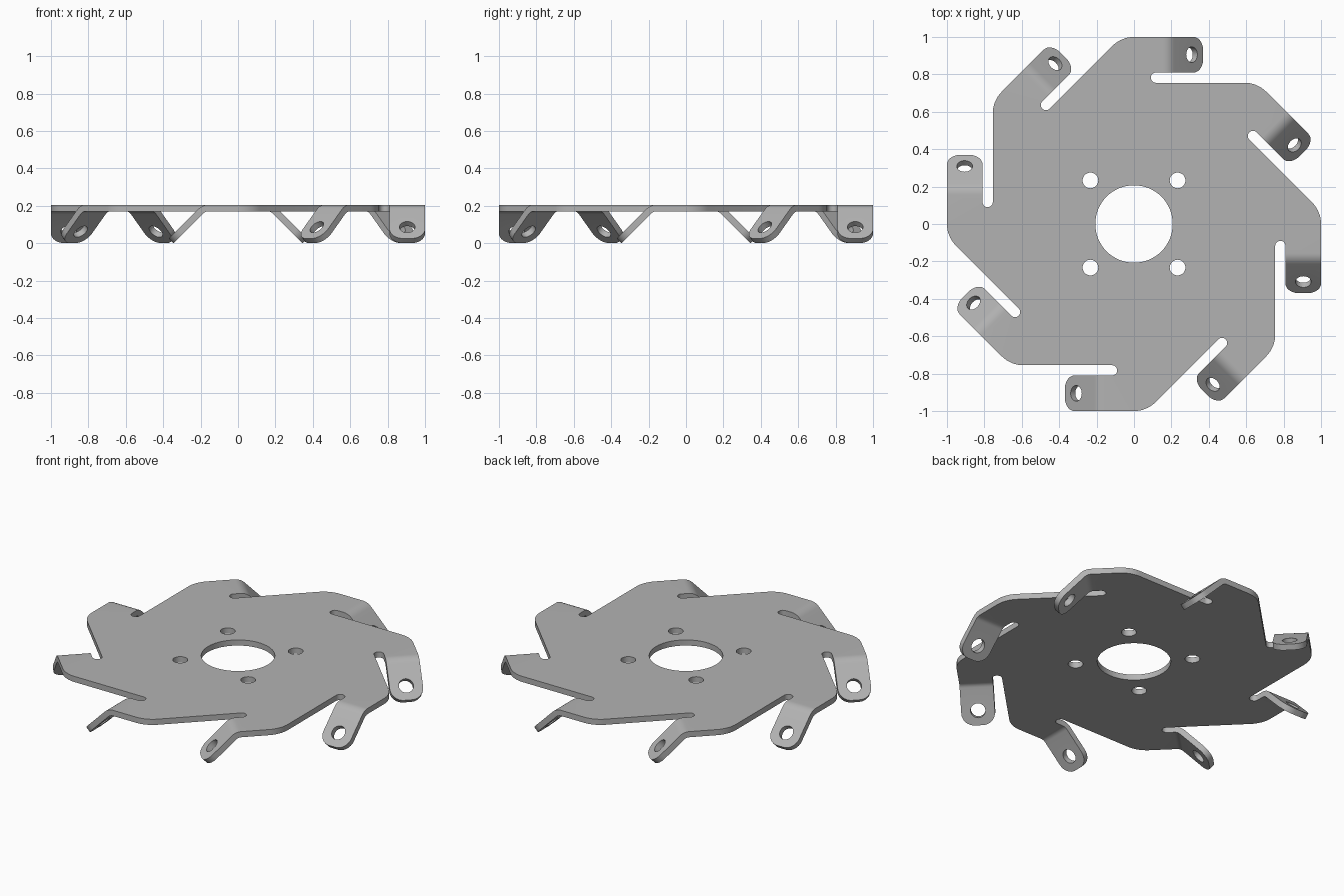
import bpy, bmesh
from math import sin, cos, pi, radians
from mathutils import Matrix, Vector

if "Cube" in bpy.data.objects:
    bpy.data.objects.remove(bpy.data.objects["Cube"])

SECTORS = 8
TOP, THICK = 0.205, 0.035
OUTER, TAB_IN, EDGE = 1.0, 0.81, 0.755      # tab outer side, tab inner side, body side
BEND_X, BEND_R, BEND = 0.157, 0.08, radians(45)
TAB_LEN, TAB_ROUND = 0.221, 0.072
CORNER_R = 0.164


def arc(cx, cy, r, a0, a1, n):
    """Points on an arc, angles in degrees."""
    angles = [radians(a0 + (a1 - a0) * i / n) for i in range(n + 1)]
    return [(cx + r * cos(a), cy + r * sin(a)) for a in angles]


def circle(cx, cy, r, n=32):
    return arc(cx, cy, r, 0, 360, n)[:-1]


bm = bmesh.new()


def fill(loops, place):
    """Fill the first loop, leaving the other loops open as holes."""
    edges = []
    for loop in loops:
        verts = [bm.verts.new(place(x, y)) for x, y in loop]
        edges += [bm.edges.new((v, verts[i - 1])) for i, v in enumerate(verts)]
    bmesh.ops.triangle_fill(bm, edges=edges, use_beauty=True, normal=(0, 0, 1))


# Flat body: one sector of the outline, repeated around the centre
slot_r = (TAB_IN - EDGE) / 2
sector = arc(0, OUTER - CORNER_R, CORNER_R, 135, 90, 8)
sector += [(BEND_X, OUTER), (BEND_X, TAB_IN)]
sector += arc(0.117, EDGE + slot_r, slot_r, 90, 270, 10)
turns = [Matrix.Rotation(-2 * pi * k / SECTORS, 4, 'Z') for k in range(SECTORS)]
outline = [(turn @ Vector((x, y, 0)))[:2] for turn in turns for x, y in sector]
bolt_holes = [circle(sx * 0.233, sy * 0.233, 0.042) for sx in (-1, 1) for sy in (-1, 1)]
fill([outline, circle(0, 0, 0.207, 64)] + bolt_holes, lambda x, y: (x, y, TOP))

# Bent tabs: curved strip, then a sloping rounded end with a hole
mid = (OUTER + TAB_IN) / 2
end_x = TAB_LEN - TAB_ROUND
tab = [(0, TAB_IN)]
tab += arc(end_x, TAB_IN + TAB_ROUND, TAB_ROUND, -90, 0, 8)
tab += arc(end_x, OUTER - TAB_ROUND, TAB_ROUND, 0, 90, 8)
tab += [(0, OUTER)]
tab_hole = circle(0.135, mid, 0.042)
STEPS = 6
for turn in turns:
    def bent(a, y, s=0.0):
        return turn @ Vector((BEND_X + BEND_R * sin(a) + s * cos(BEND), y,
                              TOP - BEND_R * (1 - cos(a)) - s * sin(BEND)))

    rows = [[bm.verts.new(bent(BEND * i / STEPS, y)) for y in (TAB_IN, OUTER)]
            for i in range(STEPS + 1)]
    for (a, b), (c, d) in zip(rows, rows[1:]):
        bm.faces.new((a, c, d, b))
    fill([tab, tab_hole], lambda s, y: bent(BEND, y, s))

bmesh.ops.remove_doubles(bm, verts=bm.verts[:], dist=0.0005)
for face in bm.faces:
    face.normal_update()
    if face.normal.z < 0:
        face.normal_flip()

mesh = bpy.data.meshes.new("bent_tab_plate")
bm.to_mesh(mesh)
bm.free()
plate = bpy.data.objects.new("bent_tab_plate", mesh)
bpy.context.collection.objects.link(plate)

# Sheet metal colour
grey = bpy.data.materials.new("steel_grey")
grey.use_nodes = True
colour = (0.45, 0.45, 0.45, 1)
grey.diffuse_color = colour
grey.node_tree.nodes["Principled BSDF"].inputs["Base Color"].default_value = colour
mesh.materials.append(grey)

# Sheet thickness, then smooth bends with sharp rims
bpy.ops.object.select_all(action='DESELECT')
plate.select_set(True)
bpy.context.view_layer.objects.active = plate
sheet = plate.modifiers.new("sheet_thickness", 'SOLIDIFY')
sheet.thickness = THICK
sheet.offset = -1
sheet.use_even_offset = True
bpy.ops.object.modifier_apply(modifier=sheet.name)
bpy.ops.object.shade_smooth_by_angle(angle=radians(30))
